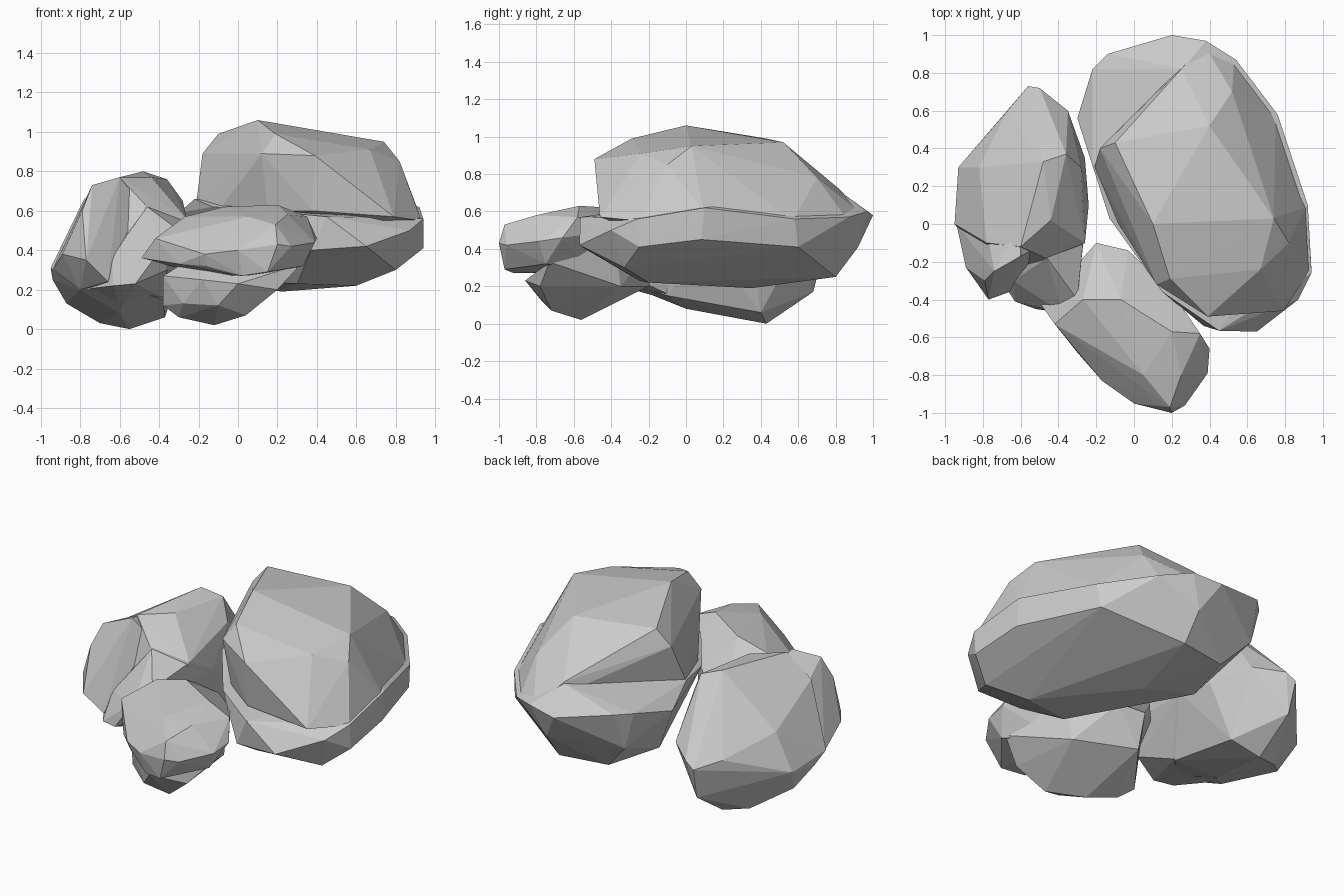
import bpy, bmesh


def hull(name, points):
    """Convex, flat-faced lump spanned by its key corners."""
    bm = bmesh.new()
    for p in points:
        bm.verts.new(p)
    bmesh.ops.convex_hull(bm, input=bm.verts[:])
    bmesh.ops.delete(bm, geom=[v for v in bm.verts if not v.link_faces], context='VERTS')
    bmesh.ops.recalc_face_normals(bm, faces=bm.faces[:])
    me = bpy.data.meshes.new(name)
    bm.to_mesh(me)
    bm.free()
    ob = bpy.data.objects.new(name, me)
    bpy.context.collection.objects.link(ob)
    return ob


def rock(name, *lumps):
    """Boulder made of overlapping lumps fused into one skin."""
    body = hull(name, lumps[0])
    parts = [hull(name + "_lump", pts) for pts in lumps[1:]]
    for part in parts:
        mod = body.modifiers.new("fuse", 'BOOLEAN')
        mod.operation, mod.solver, mod.object = 'UNION', 'EXACT', part
    deps = bpy.context.evaluated_depsgraph_get()
    body_mesh = bpy.data.meshes.new_from_object(body.evaluated_get(deps))
    body.modifiers.clear()
    body.data = body_mesh
    for part in parts:
        bpy.data.objects.remove(part)
    return body


# Large boulder, right and back: broad base, then tall crown
rock("large_boulder", [
    (0.26, 0.82, 0.71), (-0.22, 0.31, 0.66), (0.2, 1.0, 0.58), (0.38, 0.97, 0.6),
    (0.54, 0.87, 0.57), (0.76, 0.58, 0.56), (0.92, 0.1, 0.62), (0.94, -0.26, 0.56),
    (0.87, -0.4, 0.5), (0.65, -0.57, 0.42), (0.45, -0.565, 0.57), (0.15, -0.36, 0.6),
    (-0.13, 0.03, 0.62), (-0.3, 0.56, 0.59), (-0.22, 0.82, 0.65), (-0.14, 0.9, 0.65),
    (0.94, -0.25, 0.41), (0.92, 0.08, 0.45), (0.74, 0.6, 0.41), (0.3, 0.92, 0.41),
    (0.37, -0.54, 0.4), (-0.16, 0.82, 0.42), (0.8, -0.33, 0.3), (0.6, -0.2, 0.22),
    (0.22, 0.35, 0.19), (0.3, -0.25, 0.23), (0.3, 0.8, 0.25), (0, 0.75, 0.25),
    (-0.1, 0.4, 0.25),
], [
    (0.1, 0, 1.06), (0.3, 0, 1.01), (0.4, 0.52, 0.97), (0.74, 0.03, 0.95),
    (-0.1, 0.43, 0.99), (0.67, -0.24, 0.91), (0.39, -0.49, 0.88), (0.19, -0.29, 0.99),
    (-0.18, 0.4, 0.89), (0.82, -0.1, 0.85), (0.25, 0.82, 0.72), (0.52, 0.7, 0.78),
    (0.12, -0.32, 0.89), (-0.21, 0.3, 0.65), (0.79, -0.46, 0.57), (0.38, -0.45, 0.6),
    (0.15, -0.28, 0.6), (-0.1, 0.03, 0.6), (0.91, 0.09, 0.61), (0.93, -0.25, 0.55),
    (0.37, 0.95, 0.58), (0.53, 0.86, 0.56), (0.75, 0.57, 0.55), (0.3, 0, 0.4),
])

# Leaning boulder, left: main slab, front left lobe, front right lobe
rock("left_boulder", [
    (-0.48, 0.33, 0.8), (-0.36, 0.37, 0.76), (-0.44, 0.02, 0.77), (-0.6, -0.12, 0.77),
    (-0.28, 0.3, 0.65), (-0.26, -0.1, 0.56), (-0.35, 0.6, 0.43), (-0.82, 0.3, 0.5),
    (-0.56, 0.73, 0.36), (-0.5, 0.72, 0.4), (-0.24, 0.1, 0.45), (-0.95, 0, 0.31),
    (-0.93, 0.3, 0.28), (-0.67, 0.6, 0.4), (-0.26, 0.35, 0.4), (-0.78, -0.1, 0.66),
    (-0.94, 0.1, 0.25), (-0.87, 0.2, 0.13), (-0.7, 0.38, 0.03), (-0.55, 0.43, 0),
    (-0.37, 0.4, 0.06), (-0.55, 0.68, 0.17), (-0.6, 0, 0.08), (-0.38, -0.1, 0.15),
    (-0.47, -0.18, 0.63), (-0.66, -0.21, 0.42), (-0.8, -0.2, 0.2), (-0.55, -0.3, 0.2),
], [
    (-0.6, -0.17, 0.77), (-0.74, -0.25, 0.73), (-0.79, -0.3, 0.6), (-0.77, -0.4, 0.35),
    (-0.89, -0.23, 0.38), (-0.94, 0, 0.3), (-0.8, -0.2, 0.2), (-0.66, -0.36, 0.24),
    (-0.67, -0.27, 0.42), (-0.6, 0, 0.74), (-0.82, 0.2, 0.5), (-0.5, -0.12, 0.65),
    (-0.6, 0, 0.2),
], [
    (-0.38, -0.47, 0.42), (-0.3, -0.4, 0.5), (-0.52, -0.45, 0.23), (-0.63, -0.41, 0.22),
    (-0.64, -0.3, 0.36), (-0.46, -0.18, 0.62), (-0.27, -0.1, 0.55), (-0.25, 0.08, 0.44),
    (-0.38, -0.1, 0.16), (-0.6, 0, 0.1), (-0.8, -0.15, 0.2), (-0.4, 0.1, 0.6),
    (-0.36, -0.4, 0.3),
])

# Small boulder, front: overhanging cap, then narrower foot
rock("front_boulder", [
    (-0.07, -0.4, 0.62), (0.2, -0.57, 0.63), (-0.27, -0.4, 0.57), (0.05, -0.8, 0.57),
    (0.25, -0.8, 0.58), (0.35, -0.58, 0.57), (0.4, -0.66, 0.46), (0.39, -0.79, 0.44),
    (0.27, -0.96, 0.42), (0.2, -1.0, 0.43), (0.19, -0.97, 0.53), (0, -0.95, 0.4),
    (-0.17, -0.83, 0.38), (-0.42, -0.53, 0.46), (-0.49, -0.43, 0.36), (-0.2, -0.1, 0.45),
    (-0.03, -0.14, 0.45), (0.2, -0.36, 0.5), (0.15, -0.97, 0.29), (0.02, -0.92, 0.27),
    (0.33, -0.75, 0.32), (-0.3, -0.68, 0.33), (-0.16, -0.81, 0.32), (0.15, -0.5, 0.28),
    (-0.2, -0.35, 0.28),
], [
    (0.0, -0.86, 0.23), (0.2, -0.78, 0.2), (0.04, -0.72, 0.07), (-0.12, -0.56, 0.02),
    (-0.3, -0.5, 0.06), (-0.38, -0.45, 0.12), (-0.1, -0.77, 0.12), (-0.28, -0.62, 0.13),
    (-0.38, -0.5, 0.27), (-0.18, -0.74, 0.25), (-0.2, -0.2, 0.2), (0.15, -0.35, 0.2),
    (0.32, -0.73, 0.33), (0.2, -0.38, 0.45), (-0.19, -0.13, 0.4), (0, -0.5, 0.5),
    (-0.03, -0.17, 0.42),
])
